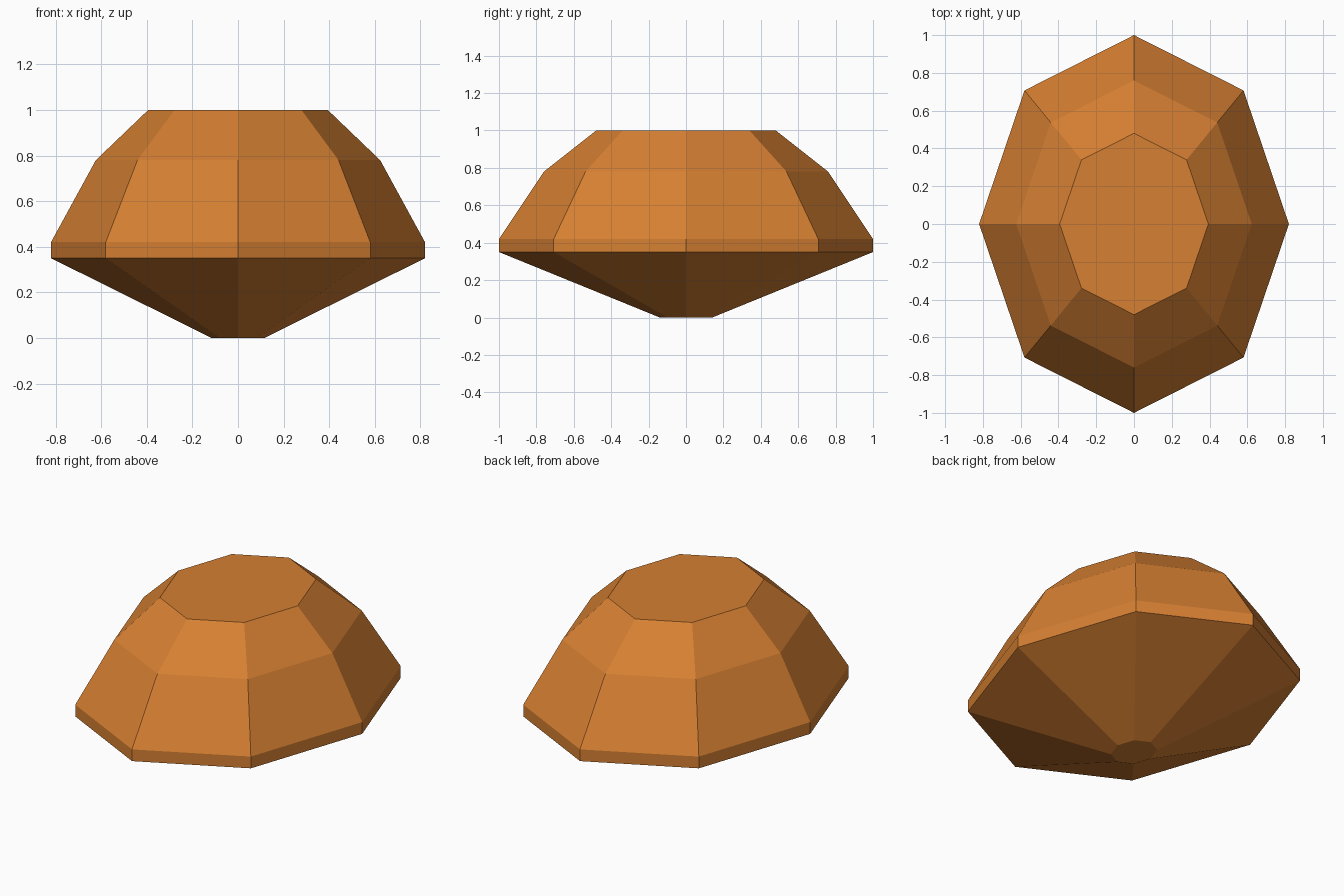
import bpy, bmesh
from math import cos, sin, tau

if "Cube" in bpy.data.objects:
    bpy.data.objects.remove(bpy.data.objects["Cube"])

SIDES = 8
WIDTH_RATIO = 0.82  # oval outline: x radius relative to y radius

# Profile from base to table: (y radius, height)
PROFILE = [(0.14, 0.0), (1.0, 0.35), (1.0, 0.42), (0.76, 0.78), (0.48, 1.0)]


def lathe_facets(name, profile, sides):
    bm = bmesh.new()
    rings = [[bm.verts.new((r * WIDTH_RATIO * cos(tau * i / sides),
                            r * sin(tau * i / sides), z)) for i in range(sides)]
             for r, z in profile]
    for low, high in zip(rings, rings[1:]):
        for i in range(sides):
            j = (i + 1) % sides
            bm.faces.new((low[i], low[j], high[j], high[i]))
    # Flat base and flat top
    bm.faces.new(rings[0][::-1])
    bm.faces.new(rings[-1])
    mesh = bpy.data.meshes.new(name)
    bm.to_mesh(mesh)
    bm.free()
    obj = bpy.data.objects.new(name, mesh)
    bpy.context.collection.objects.link(obj)
    return obj


# Faceted oval gemstone
gem = lathe_facets("gemstone", PROFILE, SIDES)
amber = bpy.data.materials.new("amber")
amber.diffuse_color = (0.67, 0.215, 0.032, 1.0)
amber.use_nodes = True
amber.node_tree.nodes["Principled BSDF"].inputs["Base Color"].default_value = amber.diffuse_color
gem.data.materials.append(amber)
